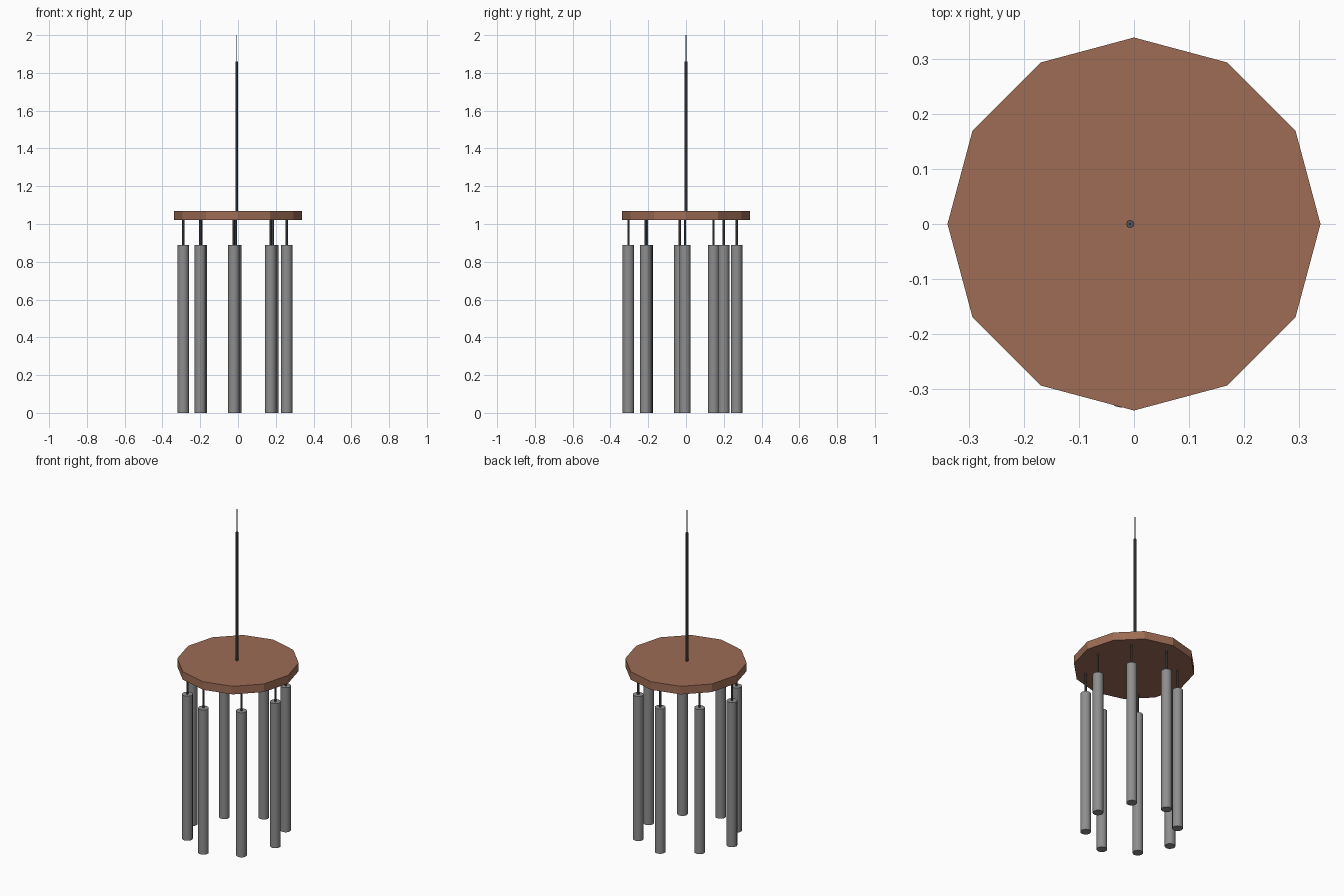
import bpy

if "Cube" in bpy.data.objects:
    bpy.data.objects.remove(bpy.data.objects["Cube"])


def material(name, rgb):
    m = bpy.data.materials.new(name)
    m.diffuse_color = (*rgb, 1)
    m.use_nodes = True
    m.node_tree.nodes["Principled BSDF"].inputs["Base Color"].default_value = m.diffuse_color
    return m


wood = material("brown wood", (0.34, 0.15, 0.09))
metal = material("grey metal", (0.27, 0.27, 0.27))
cord = material("dark cord", (0.09, 0.09, 0.095))


def rod(name, x, y, z0, z1, r, sides, mat, smooth=True):
    """Vertical closed cylinder from z0 to z1."""
    bpy.ops.mesh.primitive_cylinder_add(vertices=sides, radius=r, depth=z1 - z0,
                                        location=(x, y, (z0 + z1) / 2))
    ob = bpy.context.object
    ob.name = name
    ob.data.materials.append(mat)
    if smooth:
        bpy.ops.object.shade_smooth_by_angle()
    return ob


# Twelve-sided wooden top disc
rod("top_disc", 0, 0, 1.02, 1.07, 0.34, 12, wood, smooth=False)

# Hanging cord with a fine thread at its end
rod("hanging_cord", -0.007, 0, 1.06, 1.86, 0.0075, 8, cord)
rod("hanging_thread", -0.007, 0, 1.85, 2.0, 0.002, 6, cord)

# Slightly irregular ring of chime tubes, each on its own string
ring = [(-0.022, -0.305), (0.173, -0.213), (0.258, -0.005), (0.185, 0.20),
        (-0.012, 0.268), (-0.195, 0.146), (-0.29, -0.033), (-0.20, -0.206)]
for i, (x, y) in enumerate(ring, 1):
    rod(f"chime_tube_{i}", x, y, 0, 0.89, 0.03, 16, metal)
    rod(f"chime_string_{i}", x, y, 0.88, 1.03, 0.006, 8, cord)
